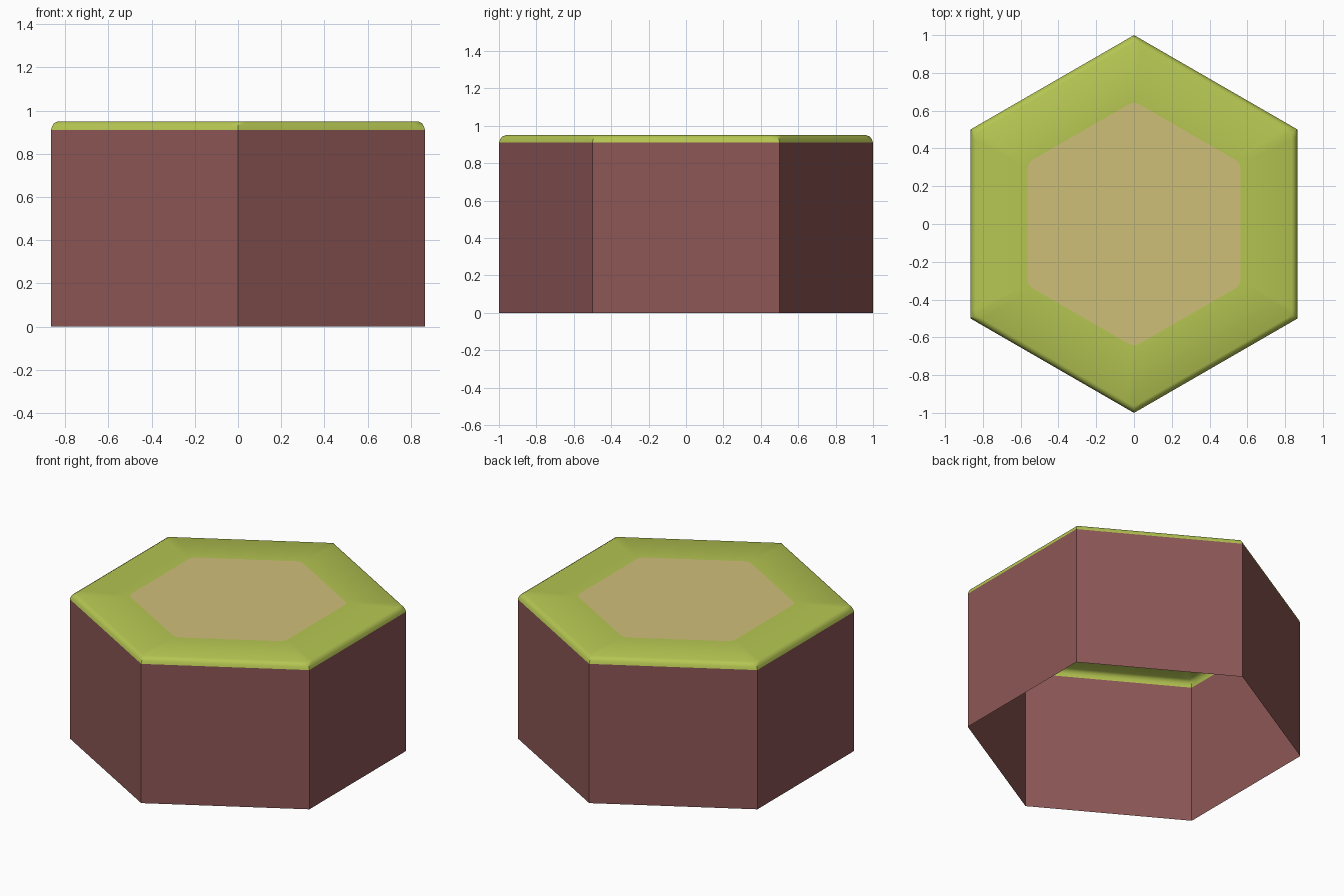
import bpy, bmesh, math
from mathutils import Vector

if "Cube" in bpy.data.objects:
    bpy.data.objects.remove(bpy.data.objects["Cube"])


def material(name, rgb):
    lin = [((c / 255 + 0.055) / 1.055) ** 2.4 for c in rgb]
    m = bpy.data.materials.new(name)
    m.diffuse_color = (*lin, 1)
    m.use_nodes = True
    m.node_tree.nodes["Principled BSDF"].inputs["Base Color"].default_value = m.diffuse_color
    return m


earth = material("earth brown", (141, 87, 86))
grass = material("grass green", (181, 198, 82))
sand = material("sand tan", (207, 191, 121))


def hexagon(r, z):
    # pointed towards +y and -y
    return [Vector((r * math.cos(math.radians(90 + 60 * k)),
                    r * math.sin(math.radians(90 + 60 * k)), z)) for k in range(6)]


def split_hexagon(r, z, cut=0.04, blunt=0.0):
    # three points per corner; blunt pulls the corner point inwards
    h = hexagon(r, z)
    pts = []
    for k in range(6):
        p, a, b = h[k], h[k - 1], h[(k + 1) % 6]
        mid = p.copy()
        mid.xy *= (r - blunt) / r
        pts += [p.lerp(a, cut), mid, p.lerp(b, cut)]
    return pts


def build(name, rings, mats, cap=None, smooth=False):
    bm = bmesh.new()
    loops = [[bm.verts.new(p) for p in ring] for ring in rings]
    for lo, hi in zip(loops, loops[1:]):
        n = len(lo)
        for i in range(n):
            j = (i + 1) % n
            bm.faces.new((lo[i], lo[j], hi[j], hi[i]))
    if cap is not None:
        bm.faces.new(loops[-1]).material_index = cap
    me = bpy.data.meshes.new(name)
    bm.to_mesh(me)
    bm.free()
    for m in mats:
        me.materials.append(m)
    ob = bpy.data.objects.new(name, me)
    bpy.context.collection.objects.link(ob)
    if smooth:
        bpy.context.view_layer.objects.active = ob
        ob.select_set(True)
        bpy.ops.object.shade_smooth_by_angle(angle=math.radians(32))
        ob.select_set(False)
    return ob


# open-bottomed side walls
build("tile_walls", [hexagon(1, 0), hexagon(1, 0.91)], [earth])

# grass top with rounded rim and inset sand patch
profile = [(1.0, 0.91), (0.994, 0.927), (0.984, 0.941), (0.965, 0.95)]
rings = [split_hexagon(r, z) for r, z in profile]
rings.append(split_hexagon(0.65, 0.95, blunt=0.008))
build("tile_top", rings, [grass, sand], cap=1, smooth=True)
